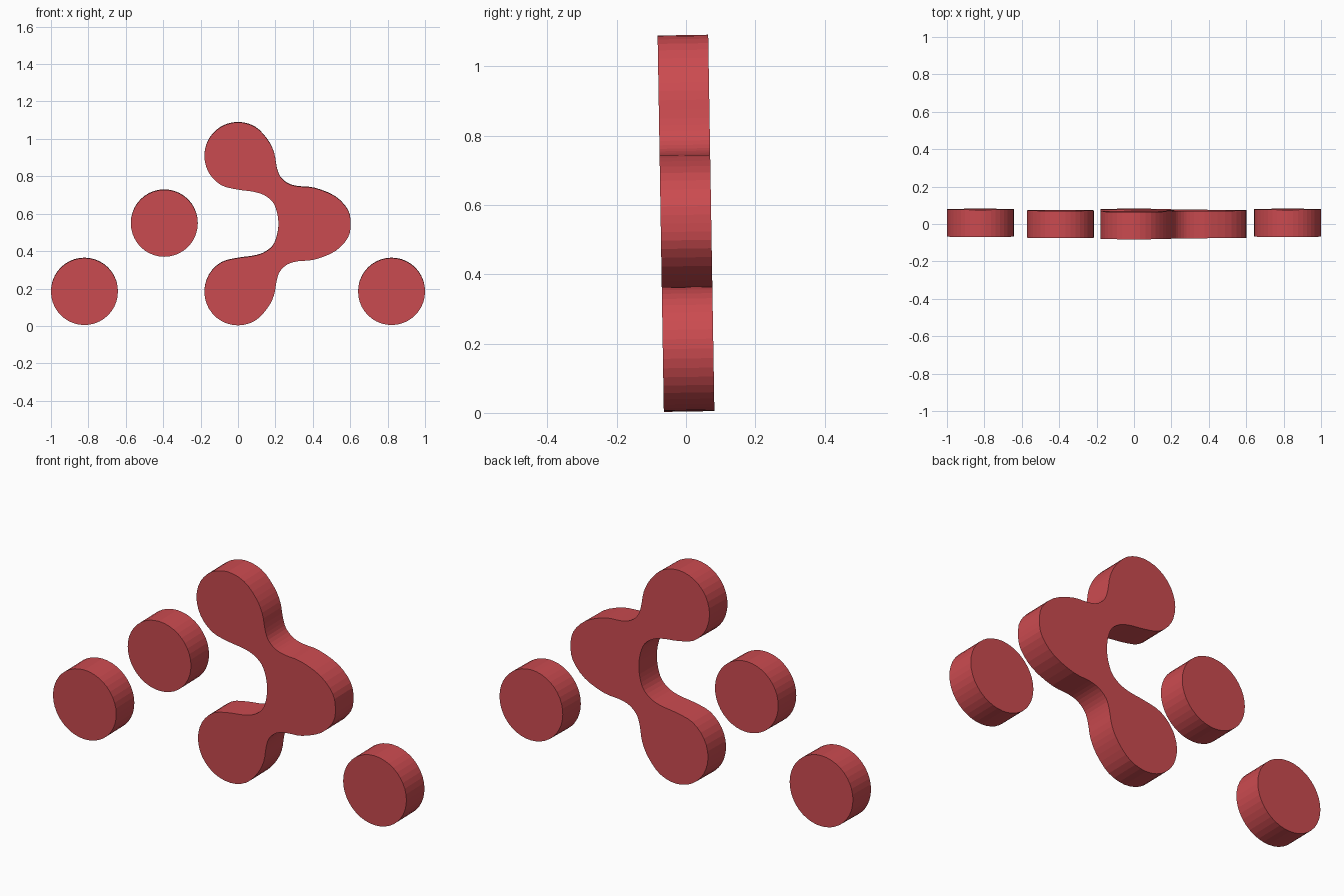
import bpy, bmesh
from math import sin, cos, radians, pi
from mathutils import Vector, Matrix

if "Cube" in bpy.data.objects:
    bpy.data.objects.remove(bpy.data.objects["Cube"])

MID_Z = 0.547      # mirror line of the joined blob
HALF = 0.073       # half thickness
R = 0.18
LEAN = Matrix.Translation((0, 0, MID_Z)) @ Matrix.Rotation(0.0165, 4, 'X')

red = bpy.data.materials.new("red")
red.diffuse_color = (0.60, 0.07, 0.08, 1)
red.use_nodes = True
red.node_tree.nodes["Principled BSDF"].inputs["Base Color"].default_value = red.diffuse_color


def arc(cx, cz, r, angles):
    return [(cx + r * cos(radians(a)), cz + r * sin(radians(a))) for a in angles]


def smooth_loop(pts, steps):
    # closed Catmull-Rom curve through the points
    out, n = [], len(pts)
    for i in range(n):
        a, b, c, d = (Vector(pts[(i + k) % n]) for k in (-1, 0, 1, 2))
        for s in range(steps):
            t = s / steps
            out.append(0.5 * (2 * b + (c - a) * t + (2 * a - 5 * b + 4 * c - d) * t * t
                              + (3 * b - a - 3 * c + d) * t ** 3))
    return out


def slab(name, outline):
    # extrude an x-z outline through the thickness and tilt it slightly
    bm = bmesh.new()
    front = bm.faces.new([bm.verts.new((x, -HALF, z - MID_Z)) for x, z in outline])
    ext = bmesh.ops.extrude_face_region(bm, geom=[front], use_keep_orig=True)
    new = [g for g in ext["geom"] if isinstance(g, bmesh.types.BMVert)]
    bmesh.ops.translate(bm, verts=new, vec=(0, 2 * HALF, 0))
    bmesh.ops.recalc_face_normals(bm, faces=bm.faces)
    bm.transform(LEAN)
    bmesh.ops.triangulate(bm, faces=[f for f in bm.faces if len(f.verts) > 4])
    me = bpy.data.meshes.new(name)
    bm.to_mesh(me)
    bm.free()
    me.materials.append(red)
    ob = bpy.data.objects.new(name, me)
    bpy.context.collection.objects.link(ob)


# three separate discs
for name, x, z in (("outer_left_disc", -0.821, 0.185),
                   ("inner_left_disc", -0.394, 0.55),
                   ("right_disc", 0.821, 0.185)):
    slab(name, arc(x, z, 0.179, [i * 9 for i in range(40)]))

# joined blob: upper half of the outline, mirrored for the lower half
shoulder = [(0.588, 0.62), (0.52, 0.693), (0.41, 0.738), (0.32, 0.747), (0.266, 0.763),
            (0.225, 0.80), (0.207, 0.85), (0.192, 0.93)]
head = arc(0, 0.91, R, range(30, 271, 30))
inner = [(0.075, 0.72), (0.135, 0.703), (0.185, 0.665), (0.208, 0.61)]
upper = shoulder + head + inner
lower = [(x, 2 * MID_Z - z) for x, z in reversed(upper)]
slab("joined_blob", smooth_loop([(0.602, MID_Z)] + upper + [(0.216, MID_Z)] + lower, 3))
